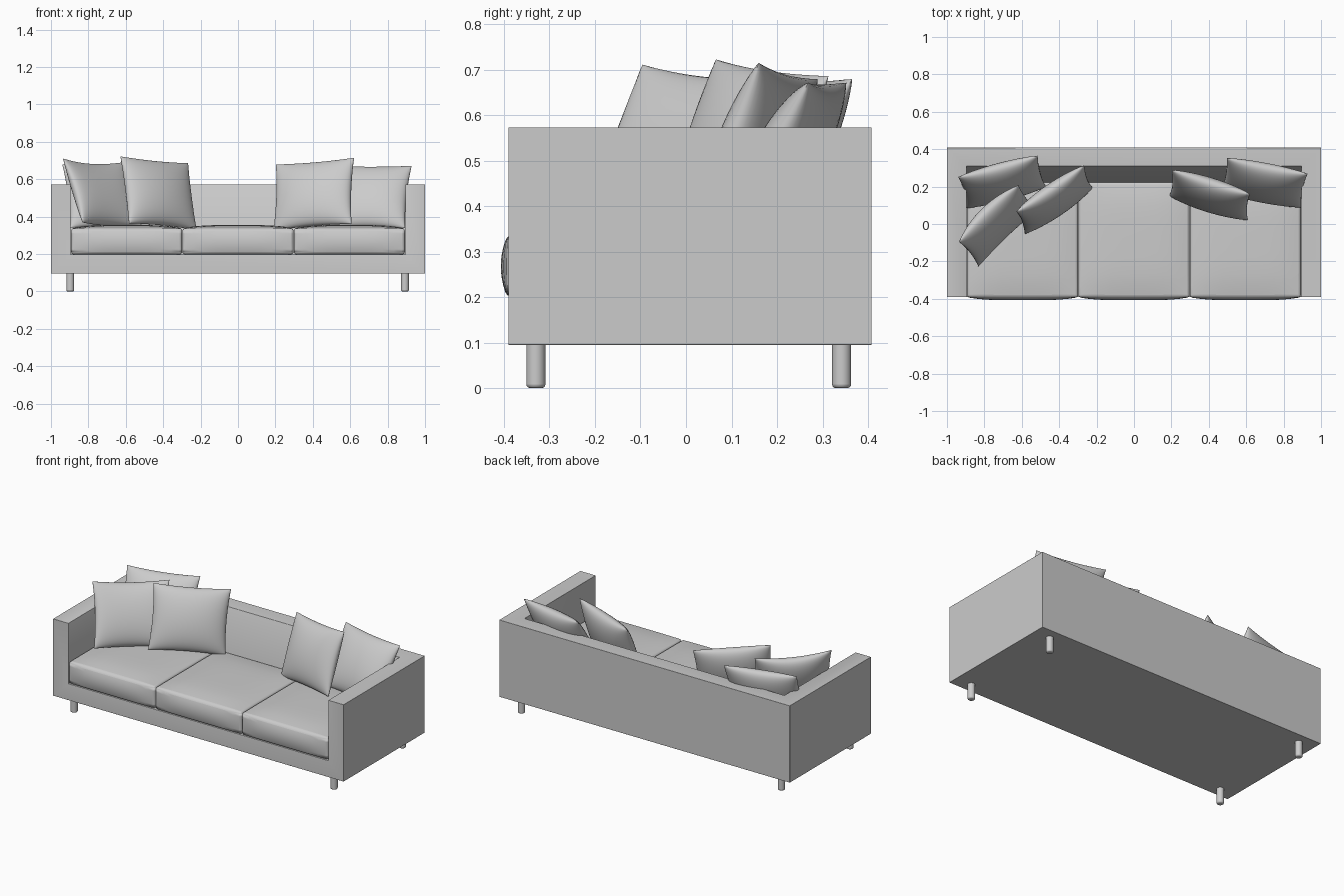
import bpy, bmesh, math
from mathutils import Matrix, Vector

if "Cube" in bpy.data.objects:
    bpy.data.objects.remove(bpy.data.objects["Cube"])


def finish(name, bm, bevel=0.0, segments=3):
    """Turn a bmesh into a smooth-shaded object, optionally with rounded edges."""
    bmesh.ops.recalc_face_normals(bm, faces=bm.faces[:])
    mesh = bpy.data.meshes.new(name)
    bm.to_mesh(mesh)
    bm.free()
    obj = bpy.data.objects.new(name, mesh)
    bpy.context.collection.objects.link(obj)
    bpy.ops.object.select_all(action='DESELECT')
    bpy.context.view_layer.objects.active = obj
    obj.select_set(True)
    bpy.ops.object.shade_smooth_by_angle(angle=math.radians(50))
    if bevel:
        add_bevel(obj, bevel, segments)
    return obj


def add_bevel(obj, width, segments):
    mod = obj.modifiers.new("rounded_edges", 'BEVEL')
    mod.width = width
    mod.segments = segments
    mod.limit_method = 'ANGLE'
    mod.angle_limit = math.radians(40)


def box(lo, hi):
    bm = bmesh.new()
    bmesh.ops.create_cube(bm, size=1)
    lo, hi = Vector(lo), Vector(hi)
    for v in bm.verts:
        v.co = Vector([(lo[i] + hi[i]) / 2 + v.co[i] * (hi[i] - lo[i]) for i in range(3)])
    return bm


def extrude_x(profile, x0, x1):
    bm = bmesh.new()
    face = bm.faces.new([bm.verts.new((x0, y, z)) for y, z in profile])
    geom = bmesh.ops.extrude_face_region(bm, geom=[face])["geom"]
    bmesh.ops.translate(bm, vec=(x1 - x0, 0, 0),
                        verts=[g for g in geom if isinstance(g, bmesh.types.BMVert)])
    return bm


# Frame: one block with the seating space cut out, leaving arms and a sloped back
cavity = finish("cavity_cutter", extrude_x(
    [(-0.6, 0.197), (0.22, 0.197), (0.22, 0.33), (0.31, 0.572), (0.337, 0.645), (-0.6, 0.645)],
    -0.895, 0.895))
cavity.hide_render = True
frame = finish("frame", box((-1, -0.39, 0.095), (1, 0.408, 0.573)))
cut = frame.modifiers.new("cut", 'BOOLEAN')
cut.operation = 'DIFFERENCE'
cut.solver = 'EXACT'
cut.object = cavity
bpy.ops.object.modifier_apply(modifier=cut.name)
bpy.data.objects.remove(cavity)
add_bevel(frame, 0.012, 3)

# Legs: short rounded pegs
for side, x in (("left", -0.897), ("right", 0.893)):
    for end, y in (("front", -0.33), ("back", 0.342)):
        bm = bmesh.new()
        bmesh.ops.create_cone(bm, cap_ends=True, segments=24, radius1=0.021, radius2=0.021,
                              depth=0.105, matrix=Matrix.Translation((x, y, 0.0525)))
        finish(f"{end}_{side}_leg", bm, 0.008, 3)


# Seat cushions: crowned top and bulging front
def seat_cushion(name, x0, x1):
    y0, y1, z0, z1 = -0.392, 0.225, 0.198, 0.337
    bm = box((x0, y0, z0), (x1, y1, z1))
    bmesh.ops.subdivide_edges(bm, edges=bm.edges[:], cuts=9, use_grid_fill=True)
    for v in bm.verts:
        u = 2 * (v.co.x - x0) / (x1 - x0) - 1
        w = 2 * (v.co.y - y0) / (y1 - y0) - 1
        h = (v.co.z - z0) / (z1 - z0)
        v.co.z += 0.018 * h * (1 - u ** 4) * (1 - w ** 4)
        if w < -0.99:
            v.co.y -= 0.015 * (1 - u ** 4) * (1 - (2 * h - 1) ** 2)
    finish(name, bm, 0.026, 4)


for i, label in enumerate(("left", "middle", "right")):
    x = -0.893 + i * 0.5953
    seat_cushion(f"{label}_seat_cushion", x + 0.001, x + 0.5943)


# Loose pillows: two puffed panels joined at a seam
def pillow(name, centre, yaw, lean, roll, bow=0.0, w=0.44, h=0.38, thick=0.068, n=24):
    bm = bmesh.new()
    for side in (-1, 1):
        grid = bmesh.ops.create_grid(bm, x_segments=n, y_segments=n, size=1)
        for p in grid["verts"]:
            u = math.sin(p.co.x * math.pi / 2)
            v = math.sin(p.co.y * math.pi / 2)
            puff = max(0.0, (1 - u * u) * (1 - v * v)) ** 0.48
            p.co = (u * w / 2 * (1 - 0.05 * (1 - v * v)),
                    side * thick * puff + bow * (1 - u * u),
                    v * h / 2 * (1 - 0.05 * (1 - u * u)))
    bmesh.ops.remove_doubles(bm, verts=bm.verts[:], dist=0.0003)
    obj = finish(name, bm)
    obj.matrix_world = (Matrix.Translation(centre)
                        @ Matrix.Rotation(math.radians(yaw), 4, 'Z')
                        @ Matrix.Rotation(math.radians(-lean), 4, 'X')
                        @ Matrix.Rotation(math.radians(roll), 4, 'Y'))


pillow("left_back_pillow", (-0.705, 0.225, 0.51), 15, 27, 0)
pillow("left_arm_pillow", (-0.725, -0.01, 0.53), 45, 26, 3, bow=0.03)
pillow("left_front_pillow", (-0.425, 0.13, 0.525), 36, 19, 5)
pillow("right_front_pillow", (0.405, 0.155, 0.52), -19, 21, -5)
pillow("right_back_pillow", (0.695, 0.22, 0.505), -11, 29, 0)
